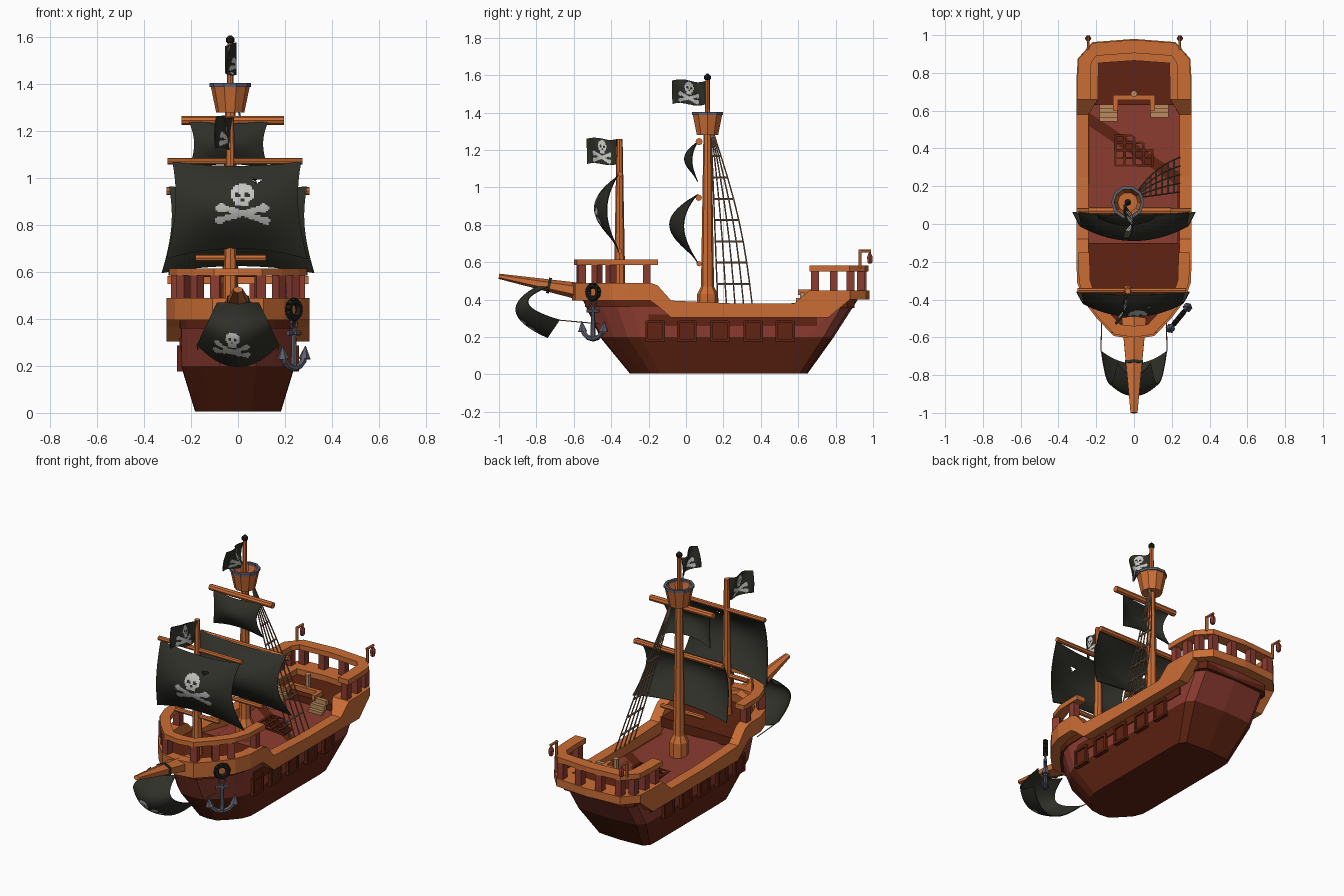
import bpy, bmesh, math
from mathutils import Vector as V, Matrix

if "Cube" in bpy.data.objects:
    bpy.data.objects.remove(bpy.data.objects["Cube"])

def mat(name, *c):
    m = bpy.data.materials.new(name)
    m.diffuse_color = (*c, 1)
    m.use_nodes = True
    m.node_tree.nodes["Principled BSDF"].inputs["Base Color"].default_value = m.diffuse_color
    return m
ORANGE = mat("orange wood", .60, .155, .036)
RED = mat("red wood", .26, .045, .03)
DARK = mat("dark wood", .115, .017, .006)
CLOTH = mat("black cloth", .028, .029, .021)
BONE = mat("bone white", .56, .56, .54)
IRON = mat("grey iron", .11, .115, .155)
TAN = mat("tan wood", .50, .26, .11)
ROPE = mat("rope", .24, .14, .085)
BLACK = mat("black", .012, .012, .011)

def finish(name, bm, *mats, fix=True):
    if fix:
        bmesh.ops.recalc_face_normals(bm, faces=bm.faces)
    me = bpy.data.meshes.new(name)
    bm.to_mesh(me)
    bm.free()
    for m in mats:
        me.materials.append(m)
    ob = bpy.data.objects.new(name, me)
    bpy.context.collection.objects.link(ob)
    return ob

def rods(name, segs, m, n=8, flat=1.0):
    """Each segment: start, end, start radius, end radius."""
    bm = bmesh.new()
    for a, b, r0, r1 in segs:
        a, b = V(a), V(b)
        d = b - a
        M = Matrix.Translation((a + b) / 2) @ d.to_track_quat('Z', 'Y').to_matrix().to_4x4()
        bmesh.ops.create_cone(bm, cap_ends=True, segments=n, radius1=r0, radius2=r1, depth=d.length,
                              matrix=M @ Matrix.Diagonal((flat, 1, 1, 1)))
    return finish(name, bm, m)

def boxes(name, items, m):
    """Each item: centre, size, optional turn about z."""
    bm = bmesh.new()
    for c, s, *rz in items:
        R = Matrix.Rotation(rz[0] if rz else 0, 4, 'Z')
        bmesh.ops.create_cube(bm, size=1, matrix=Matrix.Translation(c) @ R @ Matrix.Diagonal((*s, 1)))
    return finish(name, bm, m)

def loft(name, rings, *mats, wrap=True, close=False):
    """Skin a list of rings; close joins last ring to first, otherwise ends are capped."""
    bm = bmesh.new()
    R = [[bm.verts.new(p) for p in r] for r in rings]
    n = len(R[0])
    for a, b in zip(R, R[1:] + (R[:1] if close else [])):
        for i in range(n if wrap else n - 1):
            bm.faces.new((a[i], a[(i + 1) % n], b[(i + 1) % n], b[i]))
    if not close:
        bm.faces.new(R[0])
        bm.faces.new(R[-1])
    return finish(name, bm, *mats)

def lathe(name, prof, x, y, m, n=12, close=False):
    return loft(name, [[(x + r * math.cos(k * math.tau / n), y + r * math.sin(k * math.tau / n), z)
                        for k in range(n)] for r, z in prof], m, close=close)

def interp(keys, y):
    if y <= keys[0][0]:
        return keys[0][1]
    for (a, p), (b, q) in zip(keys, keys[1:]):
        if y <= b:
            return p + (q - p) * (y - a) / (b - a)
    return keys[-1][1]

# plan outline, bow to stern, mirrored into a loop
half = [(0, -.555), (.08, -.545), (.155, -.465), (.22, -.38), (.247, -.30), (.25, -.19), (.25, -.15),
        (.25, -.08), (.25, .25), (.25, .58), (.25, .66), (.25, .76), (.245, .86), (.205, .91), (0, .925)]
loop = [V(p) for p in half] + [V((-x, y)) for x, y in half[-2:0:-1]]
N = len(loop)
norms = []
for i in range(N):
    t = (loop[(i + 1) % N] - loop[i - 1]).normalized()
    norms.append(V((t.y, -t.x)))
ring = list(zip(loop, norms))
top = lambda y: interp([(-.17, .49), (-.13, .46), (-.08, .395), (-.05, .38), (.58, .38), (.66, .45)], y)
low = lambda y: interp([(-.19, .395), (-.15, .365), (-.08, .305), (.76, .305), (.86, .40)], y)

# hull: mapped copies of the outline, red above z 0.2
def level(sx, y0, y1, z):
    return [(p.x * sx, y0 + (y1 - y0) * (p.y + .555) / 1.48, z(p.y)) for p in loop]
hull = loft("hull", [level(.73, -.30, .65, lambda y: .005), level(.97, -.46, .79, lambda y: .2),
                     level(.98, -.555, .925, lambda y: low(y) + .01)], RED, DARK)
for f in hull.data.polygons:
    f.material_index = 1 if f.center.z < .19 else 0

# gunwale and rails: rectangular sweep along the outline
def sweep(name, pts, inner, outer, zb, zt, close):
    sec = []
    for p, n in pts:
        a, b = p - n * inner(p.y), p + n * outer
        sec.append([(*a, zb(p.y)), (*b, zb(p.y)), (*b, zt(p.y)), (*a, zt(p.y))])
    return loft(name, sec, ORANGE, close=close)
sweep("gunwale", ring, lambda y: interp([(.58, .01), (.66, .06)], y), .055, low, top, True)
h = len(half) - 1
bow = [q for q in ring[h:] + ring[:h] if q[0].y < -.14]
stern = [q for q in ring if q[0].y > .65]
sweep("bow_rail", bow, lambda y: .015, .045, lambda y: .585, lambda y: .615, False)
sweep("stern_rail", stern, lambda y: .02, .05, lambda y: .55, lambda y: .582, False)
boxes("bow_posts", [((s * x, y, .535), (.042, .042, .1), s * a) for s in (-1, 1)
      for x, y, a in ((.265, -.21, 0), (.235, -.40, .6), (.175, -.475, .8), (.095, -.56, .2))], RED)
boxes("stern_posts", [((s * x, y, .5), (.042, .042, .1)) for s in (-1, 1)
      for x, y in ((.265, .69), (.265, .79), (.255, .88), (.2, .935), (.07, .945))], RED)

# decks
def deck(name, y0, y1, z):
    ys = [y0] + [y for x, y in half if y0 < y < y1] + [y1]
    xs = [interp([(y, x) for x, y in half], y) for y in ys]
    out = list(zip(xs, ys)) + [(-x, y) for x, y in reversed(list(zip(xs, ys)))]
    loft(name, [[(x, y, z - .06) for x, y in out], [(x, y, z) for x, y in out]], DARK)
deck("main_deck", -.2, .7, .32)
deck("fore_deck", -.54, -.10, .42)
deck("aft_deck", .63, .90, .415)

# deck fittings
boxes("deck_grate", [((-.1 + .05 * k, .39, .326), (.014, .17, .012)) for k in range(5)]
      + [((0, .31 + .04 * k, .326), (.2, .012, .012)) for k in range(5)], DARK)
boxes("steps", [((s * .135, .555 + .022 * k, .34 + .028 * k), (.095, .024, .028))
                for s in (-1, 1) for k in range(4)], TAN)
boxes("hatch_frame", [((0, .67, .44), (.22, .025, .03))] +
      [((s * .098, .64, .44), (.024, .08, .03)) for s in (-1, 1)], ORANGE)
rods("helm_post", [((0, .69, .41), (0, .69, .53), .018, .018)], TAN)

# gun ports on both sides
ports, panels = [], []
for s in (-1, 1):
    for y in (-.165, .005, .18, .36, .53):
        panels.append(((s * .245, y, .232), (.012, .08, .09)))
        for d in (-1, 1):
            ports.append(((s * .247, y + d * .045, .232), (.026, .014, .11)))
            ports.append(((s * .247, y, .232 + d * .049), (.026, .09, .014)))
boxes("gun_port_frames", ports, DARK)
boxes("gun_port_panels", panels, DARK)

# bowsprit
rods("bowsprit", [((0, -.50, .432), (0, -1, .525), .05, .014)], ORANGE, 6, 1.5)
rods("bowsprit_band", [((0, -.725, .474), (0, -.74, .477), .042, .042)], CLOTH, 6, 1.3)

# masts and yards
MX = -.033
lathe("main_mast", [(.055, .31), (.055, .43), (.035, .47), (.022, 1.28), (.014, 1.3), (.012, 1.58)], MX, .115, ORANGE, 8)
lathe("fore_mast", [(.032, .41), (.03, .5), (.016, 1.26)], MX, -.355, ORANGE, 8)
lathe("mast_ball", [(.006, 1.57), (.018, 1.58), (.018, 1.595), (.006, 1.608)], MX, .115, BLACK, 8)
lathe("crows_nest", [(.03, 1.28), (.06, 1.28), (.083, 1.39), (.073, 1.39), (.053, 1.3), (.02, 1.3)], MX, .115, ORANGE, 10)
lathe("nest_rim", [(.072, 1.388), (.088, 1.388), (.088, 1.404), (.072, 1.404)], MX, .115, IRON, 10, True)
rods("yards", [((a, y, z), (b, y, z), r, r) for a, b, y, z, r in (
    (-.24, .195, .07, 1.245, .019), (-.305, .305, .068, .945, .017), (-.18, .12, .07, .592, .014),
    (-.30, .275, -.352, 1.072, .014), (-.18, .12, -.355, .66, .014))], ORANGE, 8)

# skull and crossbones test in a unit square
def skull(x, y):
    x = abs(x)
    if math.hypot(x - .19, y - .36) < .12 or (x < .05 and .08 < y < .2):
        return False
    if (x / .48) ** 2 + ((y - .42) / .5) ** 2 < 1 or (x < .28 and -.2 < y < .2):
        return True
    bone = any(abs(y - c) < .15 and x < .85 for c in (-.55 - .36 * x, -.55 + .36 * x))
    return bone or min(math.hypot(x - .88, y + .25), math.hypot(x - .88, y + .85)) < .2

def sail(name, f, nu, nv, emblem=None, tear=None, both=False):
    """Cloth sheet f(u -1..1, v 0..1); emblem = centre u, v and half sizes."""
    bm = bmesh.new()
    g = [[bm.verts.new(f(2 * i / nu - 1, j / nv)) for j in range(nv + 1)] for i in range(nu + 1)]
    for i in range(nu):
        for j in range(nv):
            u, v = (2 * i + 1) / nu - 1, (j + .5) / nv
            if tear and 0 < v - tear[1] < .05 and abs(u - tear[0]) < .1 - (v - tear[1]) * 2:
                continue
            fa = bm.faces.new((g[i][j], g[i][j + 1], g[i + 1][j + 1], g[i + 1][j]))
            fa.material_index = 1
            if emblem and skull((u - emblem[0]) / emblem[2], (emblem[1] - v) / emblem[3]):
                fa.material_index = 0
    ob = finish(name, bm, BONE, CLOTH, fix=False)
    so = ob.modifiers.new("thickness", 'SOLIDIFY')
    so.thickness, so.offset = .005, -1
    so.material_offset = 0 if both else 1   # keeps the back plain

def square(cx, wt, wb, zt, zb, y, belly, arc):
    def f(u, v):
        s = math.sin(math.pi * v ** .9)
        return (cx + u * (wt + (wb - wt) * v - .025 * s), y - belly * s * (1 - .45 * u * u) - .015 * (1 - u * u),
                zt + (zb - zt) * v + arc * (1 - u * u) * (v - .4 * (1 - v)))
    return f
sail("fore_sail", square(-.005, .275, .30, 1.07, .655, -.362, .115, .045), 64, 56, (.09, .44, .4, .245), (.32, .16))
sail("main_sail", square(0, .295, .325, .965, .595, .06, .135, .03), 24, 20, None, (-.5, .3))
sail("top_sail", square(-.04, .172, .172, 1.245, 1.03, .06, .055, .03), 16, 12)

def head(u, v):
    return (u * (.09 + .085 * v), -.80 * (1 - v) ** 2 - 2.10 * v * (1 - v) - .74 * v * v + .065 * u * u,
            .47 - .275 * v + .095 * u * u * v)
sail("head_sail", head, 48, 48, (-.17, .66, .46, .2))
sail("main_flag", lambda u, v: (MX + .022 * math.sin(3 * u + 2 * v), .015 - .088 * u, 1.57 - .125 * v + .008 * math.sin(3 * u)),
     44, 36, (0, .48, .55, .46), None, True)
sail("fore_flag", lambda u, v: (-.06 - .03 * u + .012 * math.sin(3.5 * u + 2 * v), -.448 - .08 * u, 1.26 - .135 * v + .006 * math.sin(3 * u)),
     44, 36, (0, .48, .55, .46), None, True)

# rigging on the right side
def shroud(k, t):
    return V((.005 + .24 * t ** 1.1, .135 + .004 * k + t * (.035 + .042 * k) + .03 * math.sin(math.pi * t) * k / 4, 1.28 - .91 * t))
ts = [i / 8 for i in range(9)]
rods("shrouds", [(shroud(k, a), shroud(k, b), .004, .004) for k in range(5) for a, b in zip(ts, ts[1:])], ROPE, 5)
rods("ratlines", [(shroud(k, t), shroud(k + 1, t), .006, .006) for k in range(4) for t in ts[1:-1]], ROPE, 5)
rods("head_ropes", [(head(s, 1), (s * .17, -.46, .27), .003, .003) for s in (-1, 1)], ROPE, 5)

# anchor and coiled rope on the right bow
def P(s, z):
    return V((.238 + .63 * s, -.497 + .77 * s, z))
def arc(r, rz, z, a0, a1, n, th):
    q = [P(r * math.cos(a0 + (a1 - a0) * i / n), z + rz * math.sin(a0 + (a1 - a0) * i / n)) for i in range(n + 1)]
    return [(a, b, th, th) for a, b in zip(q, q[1:])]
rods("rope_coil", arc(.036, .036, .44, 0, math.tau, 12, .016), BLACK, 6)
rods("anchor", [(P(0, .365), P(0, .19), .01, .014), (P(-.04, .34), P(.04, .34), .01, .01)]
     + arc(.02, .02, .38, 0, math.tau, 8, .006) + arc(.072, .06, .25, math.pi, math.tau, 6, .014)
     + [(P(s * .072, .23), P(s * .078, .285), .026, .002) for s in (-1, 1)], IRON, 6)

# stern lanterns
for s, side in ((-1, "left"), (1, "right")):
    x = s * .243
    rods("lantern_arm_" + side, [((x, .93, .57), (x, .93, .665), .009, .009),
                                 ((x, .923, .66), (x, .99, .66), .008, .008)], ORANGE, 6)
    lathe("lantern_" + side, [(.008, .592), (.015, .6), (.017, .63), (.006, .65), (.004, .66)], x, .983, RED, 6)
